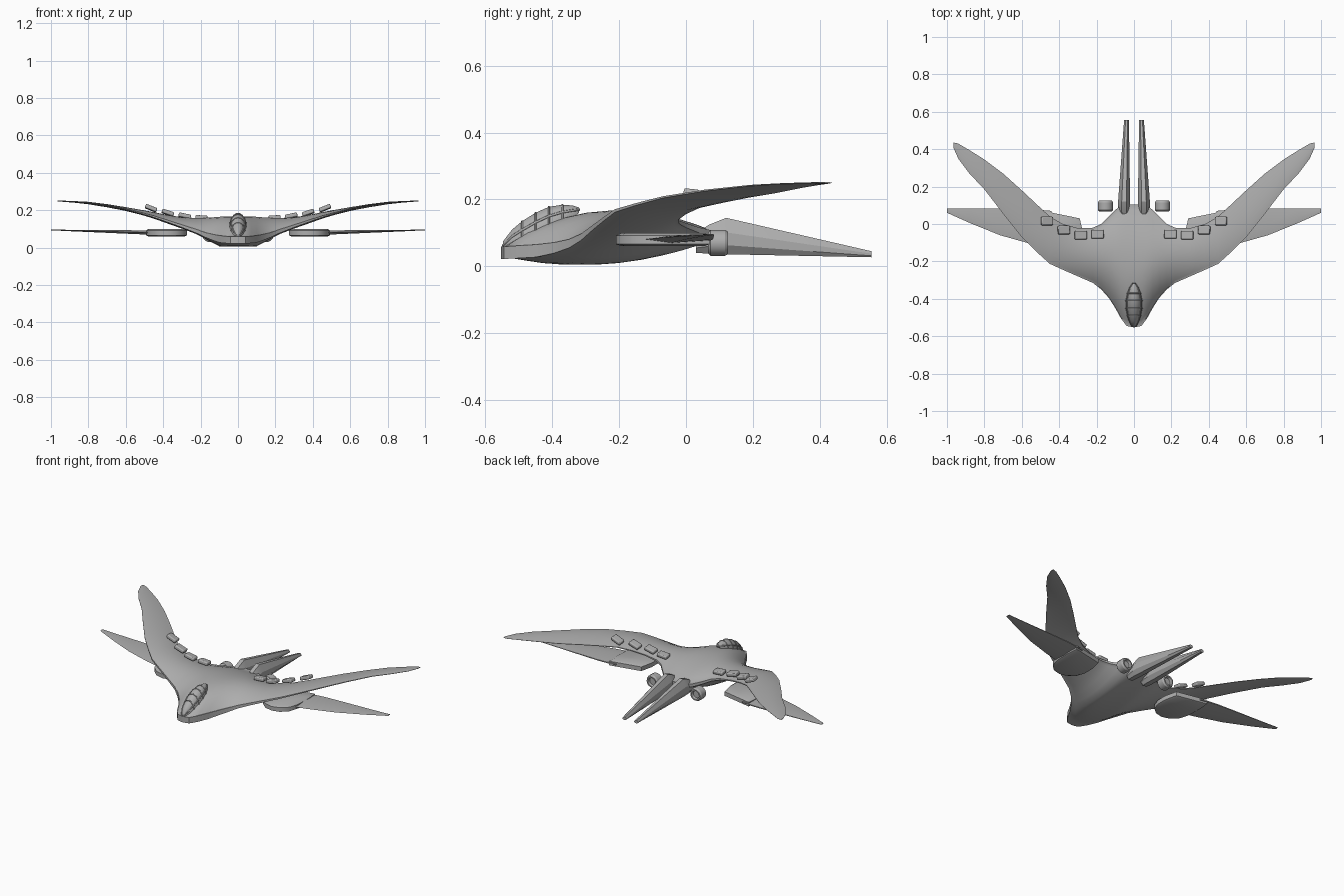
import bpy, bmesh, math
from mathutils import Matrix, Vector

if "Cube" in bpy.data.objects:
    bpy.data.objects.remove(bpy.data.objects["Cube"])

grey = bpy.data.materials.new("hull grey")
grey.diffuse_color = (0.42, 0.42, 0.42, 1)
grey.use_nodes = True
grey.node_tree.nodes["Principled BSDF"].inputs["Base Color"].default_value = grey.diffuse_color


def finish(name, bm, mirror=False, angle=35, bevel=0):
    bmesh.ops.recalc_face_normals(bm, faces=bm.faces)
    me = bpy.data.meshes.new(name)
    bm.to_mesh(me)
    bm.free()
    ob = bpy.data.objects.new(name, me)
    bpy.context.collection.objects.link(ob)
    me.materials.append(grey)
    if bevel:
        b = ob.modifiers.new("bevel", 'BEVEL')
        b.width, b.segments = bevel, 2
        b.limit_method, b.angle_limit = 'ANGLE', math.radians(50)
    if mirror:
        ob.modifiers.new("mirror", 'MIRROR').use_mirror_merge = False
    bpy.ops.object.select_all(action='DESELECT')
    ob.select_set(True)
    bpy.context.view_layer.objects.active = ob
    bpy.ops.object.shade_smooth_by_angle(angle=math.radians(angle))
    return ob


def loft(rings):
    """Skin equal-length closed rings and cap both ends."""
    bm = bmesh.new()
    vs = [[bm.verts.new(p) for p in r] for r in rings]
    n = len(vs[0])
    for a, b in zip(vs, vs[1:]):
        for i in range(n):
            j = (i + 1) % n
            bm.faces.new((a[i], a[j], b[j], b[i]))
    bm.faces.new(vs[0])
    bm.faces.new(vs[-1])
    return bm


# Hull and swept wings: spanwise stations
# x, y front, y back, z front, z back, bulge above, bulge below
stations = [
    (0.00, -.553, .105, .045, .090, .100, .058),
    (0.04, -.545, .105, .045, .090, .100, .058),
    (0.07, -.505, .100, .048, .090, .098, .060),
    (0.10, -.450, .075, .052, .095, .092, .062),
    (0.135, -.395, .04, .060, .105, .080, .052),
    (0.175, -.350, .00, .072, .120, .064, .042),
    (0.22, -.315, -.02, .090, .130, .048, .033),
    (0.30, -.280, -.022, .118, .142, .032, .025),
    (0.38, -.245, .000, .145, .158, .024, .020),
    (0.45, -.213, .040, .168, .176, .018, .016),
    (0.52, -.150, .105, .187, .190, .014, .012),
    (0.60, -.070, .180, .208, .205, .010, .010),
    (0.70, .055, .270, .228, .220, .008, .008),
    (0.80, .185, .345, .242, .235, .006, .006),
    (0.88, .270, .395, .247, .243, .004, .004),
    (0.94, .350, .430, .249, .248, .003, .003),
    (0.966, .410, .436, .250, .250, .002, .002),
]
N = 14


def section(s, side):
    x, y0, y1, z0, z1, up, dn = s
    top, bot = [], []
    for i in range(N + 1):
        t = (1 - math.cos(math.pi * i / N)) / 2
        y, z = y0 + (y1 - y0) * t, z0 + (z1 - z0) * t
        f = max(math.sin(math.pi * t ** .9), 0) ** .8
        g = max(math.sin(math.pi * t ** .85), 0) ** .75
        top.append((side * x, y, z + up * max(f, .14)))
        bot.append((side * x, y, z - dn * max(g, .4 if t < .5 else .1)))
    return top + bot[::-1]


rings = [section(s, -1) for s in stations[:0:-1]] + [section(s, 1) for s in stations]
finish("hull_and_wings", loft(rings), angle=40)

# Teardrop canopy: y, half width, base z, top z
canopy = [(-.547, .012, .045, .075), (-.52, .029, .06, .110), (-.49, .039, .07, .135),
          (-.45, .046, .09, .160), (-.41, .046, .11, .178), (-.37, .038, .13, .184),
          (-.34, .026, .145, .182), (-.32, .010, .16, .176)]


def arch(c, grow=0.0):
    y, w, b, t = c
    return [(math.cos(a) * (w + grow), y, b + math.sin(a) * (t - b + grow))
            for a in [math.pi * k / 10 for k in range(11)]]


finish("canopy", loft([arch(c) for c in canopy]), angle=40)


# Canopy frame: arched ribs and a rim running round the glass
def tube(name, pts, r, cyclic=False):
    cu = bpy.data.curves.new(name, 'CURVE')
    cu.dimensions = '3D'
    cu.bevel_depth, cu.bevel_resolution = r, 1
    sp = cu.splines.new('POLY')
    sp.points.add(len(pts) - 1)
    for p, q in zip(sp.points, pts):
        p.co = (*q, 1)
    sp.use_cyclic_u = cyclic
    cu.materials.append(grey)
    bpy.context.collection.objects.link(bpy.data.objects.new(name, cu))


for k in (2, 3, 4, 5):
    tube("canopy_rib", arch(canopy[k]), .003)
arches = [arch(c) for c in canopy]
tube("canopy_rim", [a[2] for a in arches] + [a[8] for a in arches[::-1]], .004, True)

# Raised plates along the trailing edge
for x, y, z, tilt in ((.195, -.055, .160, 4), (.285, -.06, .170, 12),
                      (.375, -.032, .187, 18), (.465, .016, .211, 22)):
    bm = bmesh.new()
    m = (Matrix.Translation((x, y, z)) @ Matrix.Rotation(math.radians(-tilt), 4, 'Y')
         @ Matrix.Rotation(math.radians(-6), 4, 'X') @ Matrix.Diagonal((.066, .046, .022, 1)))
    bmesh.ops.create_cube(bm, size=1, matrix=m)
    finish("wing_plate", bm, mirror=True, bevel=.006)

# Pods under the wings
outline = [(.29, .03), (.272, -.05), (.272, -.11), (.29, -.165), (.33, -.198), (.38, -.21),
           (.43, -.197), (.47, -.16), (.488, -.10), (.492, .00), (.485, .07)]
centre = Vector((.38, -.06))


def slab(z, k):
    return [(*(centre + (Vector(p) - centre) * k), z) for p in outline]


finish("wing_pod", loft([slab(.060, .88), slab(.066, 1), slab(.092, 1), slab(.100, .88)]),
       mirror=True)

# Thin lower fins: x, y front, y back, z, half thickness
fins = [(.44, -.13, .07, .080, .012), (.556, -.105, .08, .083, .010),
        (.716, -.06, .082, .087, .007), (.877, .005, .083, .091, .004),
        (1.0, .06, .084, .095, .002)]
rings = []
for x, a, b, z, h in fins:
    m = a + (b - a) * .4
    rings.append([(x, a, z), (x, m, z + h), (x, b, z + h * .3), (x, b, z - h * .3), (x, m, z - h)])
finish("lower_fin", loft(rings), mirror=True, angle=30)

# Twin tail spikes: y, x centre, half width, low z, high z
spikes = [(.03, .053, .026, .040, .100), (.07, .053, .032, .038, .125),
          (.12, .053, .032, .036, .145), (.555, .040, .013, .027, .045)]
rings = []
for y, c, w, lo, hi in spikes:
    mid, low = lo + (hi - lo) * .6, lo + (hi - lo) * .25
    rings.append([(c - w * .4, y, hi), (c + w * .4, y, hi), (c + w, y, mid), (c + w, y, low),
                  (c + w * .5, y, lo), (c - w * .5, y, lo), (c - w, y, low), (c - w, y, mid)])
finish("tail_spike", loft(rings), mirror=True, angle=20)

# Small round engines beside the spikes
rings = []
for y, r in ((.066, .032), (.074, .040), (.116, .040), (.126, .034), (.126, .026), (.112, .022)):
    rings.append([(.152 + r * math.cos(a), y, .070 + r * math.sin(a))
                  for a in [math.tau * k / 14 for k in range(14)]])
finish("engine", loft(rings), mirror=True, angle=30)
